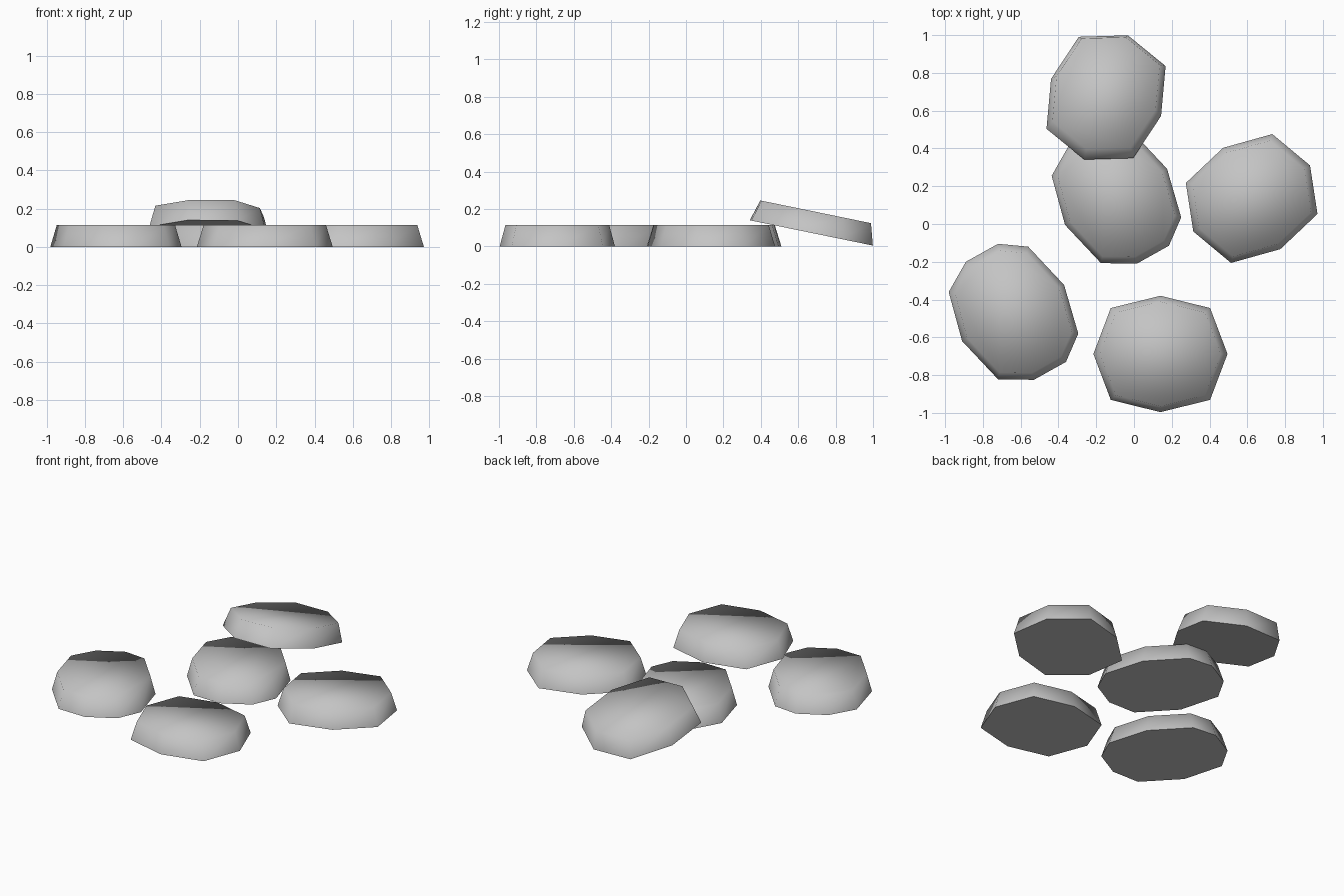
import bpy, bmesh
from math import radians
from mathutils import Matrix

if "Cube" in bpy.data.objects:
    bpy.data.objects.remove(bpy.data.objects["Cube"])

HEIGHT = 0.115
TAPER = 0.9

# One grey for every stone
grey = bpy.data.materials.new("stone_grey")
grey.use_nodes = True
colour = (0.55, 0.55, 0.55, 1)
grey.diffuse_color = colour
grey.node_tree.nodes["Principled BSDF"].inputs["Base Color"].default_value = colour

# Footprints, counter-clockwise about their own centre
OCTAGON = [(0.355, 0), (0.263, 0.243), (0, 0.308), (-0.263, 0.243),
           (-0.355, 0), (-0.263, -0.243), (0, -0.308), (0.263, -0.243)]
DECAGON = [(0.343, -0.115), (0.268, 0.142), (0.078, 0.345), (-0.082, 0.36),
           (-0.252, 0.265), (-0.343, 0.105), (-0.272, -0.155),
           (-0.082, -0.357), (0.108, -0.36), (0.278, -0.265)]


def slab(name, footprint, centre, turn=0, tilt=0):
    """Tapered flat stone: smooth top and sides, crisp flat base."""
    bm = bmesh.new()
    base = [bm.verts.new((x, y, 0)) for x, y in footprint]
    top = [bm.verts.new((x * TAPER, y * TAPER, HEIGHT)) for x, y in footprint]
    bottom = bm.faces.new(base[::-1])
    bm.faces.new(top)
    for i in range(len(base)):
        j = (i + 1) % len(base)
        bm.faces.new((base[i], base[j], top[j], top[i]))
    for face in bm.faces:
        face.smooth = face is not bottom
    for edge in bottom.edges:
        edge.smooth = False
    bm.transform(Matrix.Translation(centre)
                 @ Matrix.Rotation(radians(tilt), 4, "X")
                 @ Matrix.Rotation(radians(turn), 4, "Z"))
    mesh = bpy.data.meshes.new(name)
    bm.to_mesh(mesh)
    bm.free()
    mesh.materials.append(grey)
    bpy.context.collection.objects.link(bpy.data.objects.new(name, mesh))


# Four stones lie flat, the last leans on the middle one
slab("left_stone", OCTAGON, (0.623, 0.135, 0), turn=29.5)
slab("front_stone", OCTAGON, (0.14, -0.688, 0))
slab("right_stone", DECAGON, (-0.638, -0.465, 0))
slab("middle_stone", DECAGON, (-0.093, 0.15, 0))
slab("leaning_stone", OCTAGON, (-0.148, 0.67, 0.072), turn=71, tilt=-11.6)
